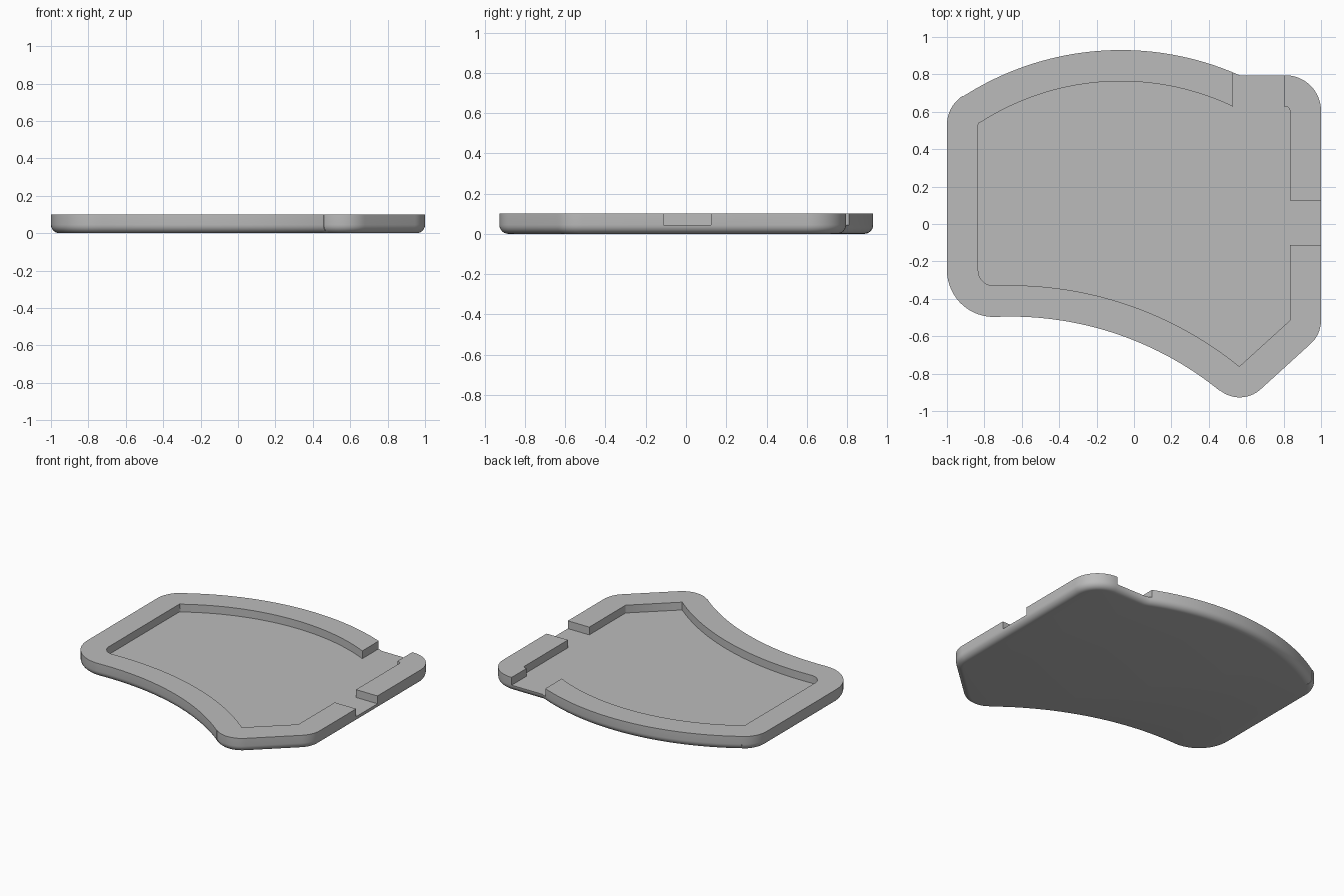
import bpy, bmesh, math

cube = bpy.data.objects.get("Cube")
if cube:
    bpy.data.objects.remove(cube)

HEIGHT, FLOOR, RIM, ROUND = 0.1, 0.045, 0.167, 0.045

grey = bpy.data.materials.new("plain grey")
grey.use_nodes = True
colour = (0.5, 0.5, 0.5, 1)
grey.diffuse_color = colour
grey.node_tree.nodes["Principled BSDF"].inputs["Base Color"].default_value = colour


def arc(cx, cy, r, start, end, n):
    angles = [math.radians(start + (end - start) * i / n) for i in range(n + 1)]
    return [(cx + r * math.cos(a), cy + r * math.sin(a)) for a in angles]


def outline(inset):
    """Plan outline, moved inward by inset, counterclockwise."""
    notch = math.degrees(math.asin((1.425 - inset) / (1.56 - inset)))
    pts = arc(-0.75, -0.247, 0.25 - inset, 180, 268, 14)
    pts += arc(-0.66, -2.27, 1.775 + inset, 92, 51, 36)
    pts += arc(0.565, -0.76, RIM - inset, -129, -47.2, 14)
    pts += arc(0.83, -0.515, 0.17 - inset, -47.2, 0, 10)
    pts += arc(0.81, 0.605, 0.19 - inset, 0, 90, 16)
    pts += arc(-0.07, -0.63, 1.56 - inset, notch, 122.7, 48)
    pts += arc(-0.815, 0.53, 0.185 - inset, 122.7, 180, 12)
    return pts


def loft(name, levels):
    """Solid from (points, z) levels with the same number of points."""
    bm = bmesh.new()
    rings = [[bm.verts.new((x, y, z)) for x, y in pts] for pts, z in levels]
    bm.faces.new(rings[0][::-1])
    bm.faces.new(rings[-1])
    n = len(rings[0])
    for low, high in zip(rings, rings[1:]):
        for i in range(n):
            j = (i + 1) % n
            bm.faces.new((low[i], low[j], high[j], high[i]))
    bmesh.ops.remove_doubles(bm, verts=bm.verts, dist=0.0015)
    bmesh.ops.recalc_face_normals(bm, faces=bm.faces)
    mesh = bpy.data.meshes.new(name)
    bm.to_mesh(mesh)
    bm.free()
    mesh.materials.append(grey)
    obj = bpy.data.objects.new(name, mesh)
    bpy.context.collection.objects.link(obj)
    return obj


def cutter(name, pts):
    obj = loft(name, [(pts, FLOOR), (pts, 2 * HEIGHT)])
    obj.hide_render = True
    return obj


def box(x0, x1, y0, y1):
    return [(x0, y0), (x1, y0), (x1, y1), (x0, y1)]


# Tray body with a rounded lower edge
levels = []
for i in range(7):
    a = math.radians(15 * i)
    levels.append((outline(ROUND * (1 - math.sin(a))), ROUND * (1 - math.cos(a))))
levels.append((outline(0), HEIGHT))
tray = loft("tray", levels)

# Recess and the two openings through the rim
cutters = [
    cutter("recess_cutter", outline(RIM)),
    cutter("side_opening_cutter", box(0.7, 1.1, -0.112, 0.125)),
    cutter("back_opening_cutter", box(0.53, 0.803, 0.5, 1.1)),
]
bpy.ops.object.select_all(action='DESELECT')
tray.select_set(True)
bpy.context.view_layer.objects.active = tray
for c in cutters:
    mod = tray.modifiers.new(c.name, 'BOOLEAN')
    mod.operation = 'DIFFERENCE'
    mod.solver = 'EXACT'
    mod.object = c
    bpy.ops.object.modifier_apply(modifier=mod.name)
    bpy.data.objects.remove(c)

bpy.ops.object.shade_smooth_by_angle(angle=math.radians(30))
